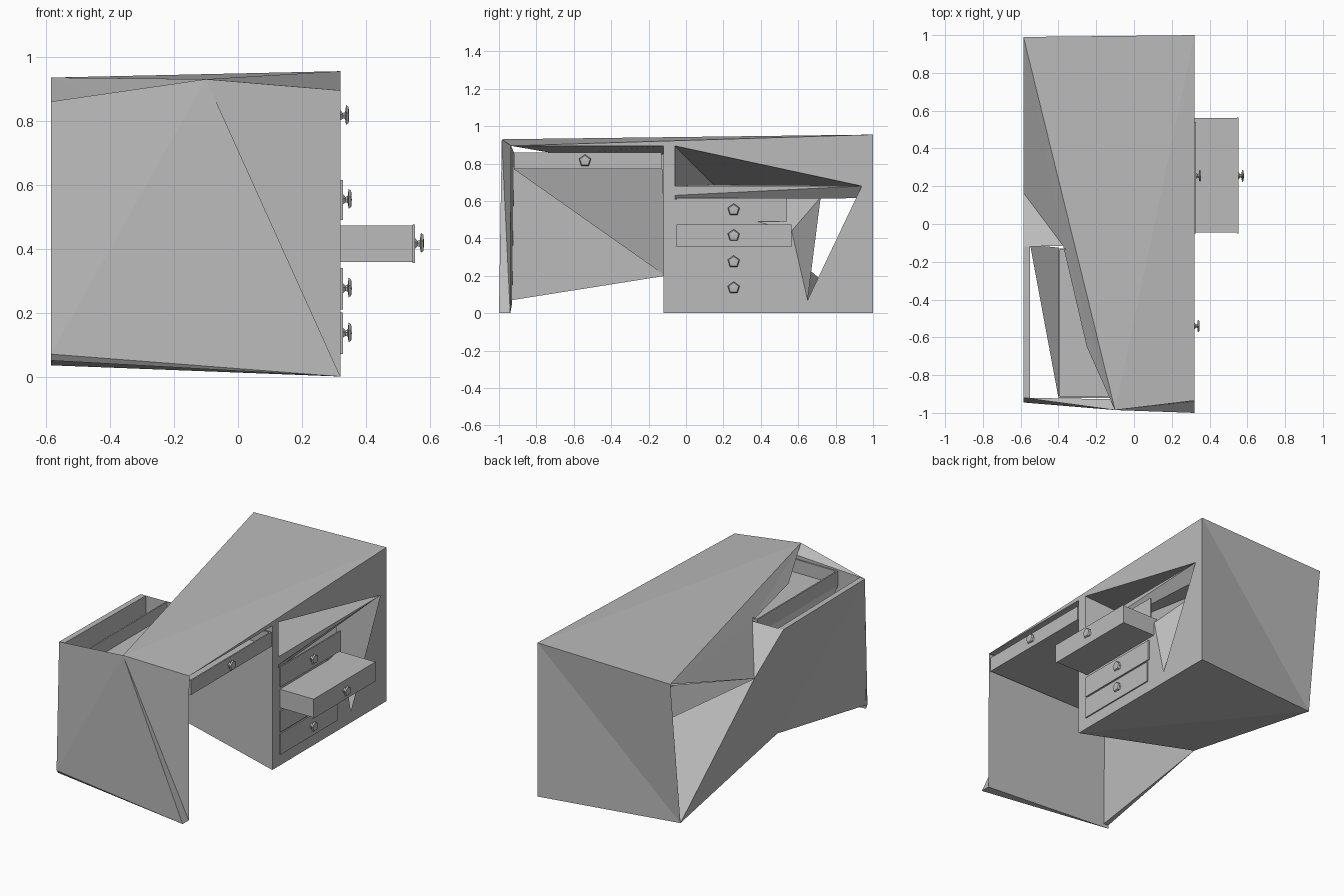
import bpy, bmesh
from mathutils import Vector

cube = bpy.data.objects.get("Cube")
if cube:
    bpy.data.objects.remove(cube)

grey = bpy.data.materials.new("plain grey")
grey.use_nodes = True
tone = (0.5, 0.5, 0.5, 1)
grey.diffuse_color = tone
grey.node_tree.nodes["Principled BSDF"].inputs["Base Color"].default_value = tone

RIGHT, LEFT = Vector((1, 0, 0)), Vector((-1, 0, 0))
BACK, FRONT = Vector((0, 1, 0)), Vector((0, -1, 0))
UP, DOWN = Vector((0, 0, 1)), Vector((0, 0, -1))

SIDE = 0.32     # plane of the drawer side
REAR = -0.585   # plane of the far side

# Named corners shared by the panels
pts = dict(
    top_back=(SIDE, 1, .955), top_far=(REAR, .99, .935),
    peak=(-.1, -.985, .93), top_end=(SIDE, -.935, .895),
    foot_back=(SIDE, 1, 0), foot_far=(REAR, .89, .035),
    foot_mid=(SIDE, -.12, 0), knee_far=(-.55, -.11, .2),
    knee_top=(SIDE, -.12, .895),
    notch=(REAR, .165, .655), dip=(-.375, -.115, .85),
    rim=(REAR, -.12, .85), valley=(-.25, -.65, .845),
    end_far=(REAR, -.92, .86), end_low=(REAR, -.945, .07),
    end_under=(REAR, -.93, .05), end_foot=(SIDE, -1, 0), end_in=(SIDE, -.94, 0),
    rim_in=(-.55, -.12, .85), far_in=(-.55, -.92, .86), low_in=(-.55, -.93, .07),
    hole_top=(SIDE, -.06, .895), hole_tip=(SIDE, .94, .68),
    hole_low=(SIDE, .65, .07), hole_foot=(SIDE, -.06, .07),
    bay_floor=(SIDE, -.06, .68), bay_in=(-.55, .15, .685),
    bar_low=(SIDE, -.06, .63), stack_top=(SIDE, -.06, .61),
    shelf_tip=(.25, .92, .615), stack_edge=(SIDE, .565, .44),
    fold=(.15, .72, .62),
    tray_a=(-.4, -.125, .77), tray_b=(-.4, -.92, .77),
)


def finish(name, bm):
    mesh = bpy.data.meshes.new(name)
    bm.to_mesh(mesh)
    bm.free()
    mesh.materials.append(grey)
    obj = bpy.data.objects.new(name, mesh)
    bpy.context.collection.objects.link(obj)
    return obj


def panel(name, *faces):
    """Flat faces given as (outward direction, corner names)."""
    bm = bmesh.new()
    for toward, corners in faces:
        face = bm.faces.new([bm.verts.new(pts[c]) for c in corners.split()])
        face.normal_update()
        if face.normal.dot(toward) < 0:
            face.normal_flip()
    return finish(name, bm)


def box(name, low, high, open_top=False):
    bm = bmesh.new()
    bmesh.ops.create_cube(bm, size=1)
    for v in bm.verts:
        v.co = [lo + (c + .5) * (hi - lo) for c, lo, hi in zip(v.co, low, high)]
    if open_top:
        bmesh.ops.delete(bm, geom=[f for f in bm.faces if f.normal.z > .5],
                         context='FACES')
    return finish(name, bm)


def knob(name, x, y, z):
    """Five-sided pull lathed along x."""
    bm = bmesh.new()
    ring = [bm.verts.new((x, y, z))]
    edges = []
    for dx, r in ((0, .018), (.008, .009), (.015, .012), (.018, .034), (.026, .028), (.028, 0)):
        ring.append(bm.verts.new((x + dx, y, z + r)))
        edges.append(bm.edges.new(ring[-2:]))
    bmesh.ops.spin(bm, geom=ring + edges, cent=(x, y, z), axis=(1, 0, 0),
                   angle=6.28319, steps=5)
    bmesh.ops.remove_doubles(bm, verts=bm.verts, dist=.0005)
    bmesh.ops.recalc_face_normals(bm, faces=bm.faces)
    return finish(name, bm)


# Desk top and its sloping far edge
panel("desk_top", (UP, "top_back top_far peak"), (UP, "top_back peak top_end"))
panel("top_slope", (LEFT, "top_far notch dip"), (LEFT, "top_far dip peak"),
      (LEFT, "dip valley peak"), (UP, "notch dip rim"))
panel("top_underside", (DOWN, "knee_top dip valley"), (DOWN, "knee_top valley top_end"),
      (DOWN, "top_end valley peak"))

# End panel that carries the open side
panel("end_panel", (FRONT, "peak end_far end_low"), (FRONT, "peak end_low end_foot"),
      (FRONT, "peak end_foot end_in"), (FRONT, "peak end_in top_end"),
      (UP, "peak top_end end_far"), (DOWN, "end_low end_under end_foot"),
      (DOWN, "end_under end_in end_foot"),
      (BACK, "top_end end_far end_under"), (BACK, "top_end end_under end_in"),
      (LEFT, "end_far end_low end_under"))

# Far side with the inner skin of the knee space
panel("far_panel", (LEFT, "foot_far notch knee_far"), (LEFT, "notch rim knee_far"),
      (LEFT, "rim end_far knee_far"), (LEFT, "end_far end_low knee_far"))
panel("far_panel_inner", (RIGHT, "knee_far rim_in far_in"),
      (RIGHT, "knee_far far_in low_in"), (UP, "rim rim_in far_in end_far"),
      (DOWN, "end_low low_in knee_far"))
panel("tray_support", (RIGHT, "tray_a tray_b knee_far"))

# Drawer cabinet shell
panel("cabinet_back", (BACK, "top_back top_far foot_far"),
      (BACK, "top_back foot_far foot_back"))
panel("cabinet_bottom", (DOWN, "foot_mid foot_back foot_far"),
      (DOWN, "foot_mid foot_far knee_far"))
panel("cabinet_knee_side", (FRONT, "foot_mid knee_far knee_top"),
      (FRONT, "knee_top knee_far dip"), (FRONT, "dip knee_far rim"))
panel("cabinet_frame", (RIGHT, "foot_mid foot_back hole_low hole_foot"),
      (RIGHT, "foot_back top_back hole_tip hole_low"),
      (RIGHT, "top_back knee_top hole_top hole_tip"),
      (RIGHT, "knee_top foot_mid hole_foot hole_top"),
      (RIGHT, "top_end knee_top top_back"))

# Tapering open bay, divider and slanted lining
panel("open_bay", (DOWN, "hole_top hole_tip bay_in"),
      (BACK, "hole_top bay_in bay_floor"), (UP, "bay_floor hole_tip bay_in"))
panel("divider", (RIGHT, "bay_floor hole_tip bar_low"),
      (DOWN, "bar_low hole_tip shelf_tip stack_top"),
      (DOWN, "stack_top shelf_tip notch"))
panel("drawer_stack", (RIGHT, "hole_foot hole_low stack_edge stack_top"),
      (RIGHT, "stack_edge fold stack_top"), (BACK, "stack_edge fold hole_low"))
panel("cabinet_lining", (UP, "notch foot_far hole_low"))

# Wide tray drawer over the knee space
tray = box("tray_drawer", (-.4, -.92, .77), (SIDE, -.13, .86), open_top=True)
wall = tray.modifiers.new("wall", 'SOLIDIFY')
wall.thickness = .012
knob("tray_knob", SIDE, -.54, .815)

# Column of four drawers, the second pulled out
for i, (low, high) in enumerate(((.49, .615), (.355, .475), (.21, .34), (.07, .2))):
    pulled = i == 1
    x = .546 if pulled else SIDE
    end = .565 if pulled else .54 - i * .01
    box(f"drawer_front_{i + 1}", (x, -.05, low), (x + .008, end, high))
    if pulled:
        box("pulled_drawer_body", (.1, -.045, low + .003), (x, end - .004, high - .002))
    knob(f"drawer_knob_{i + 1}", x + .008, .255, (low + high) / 2)
